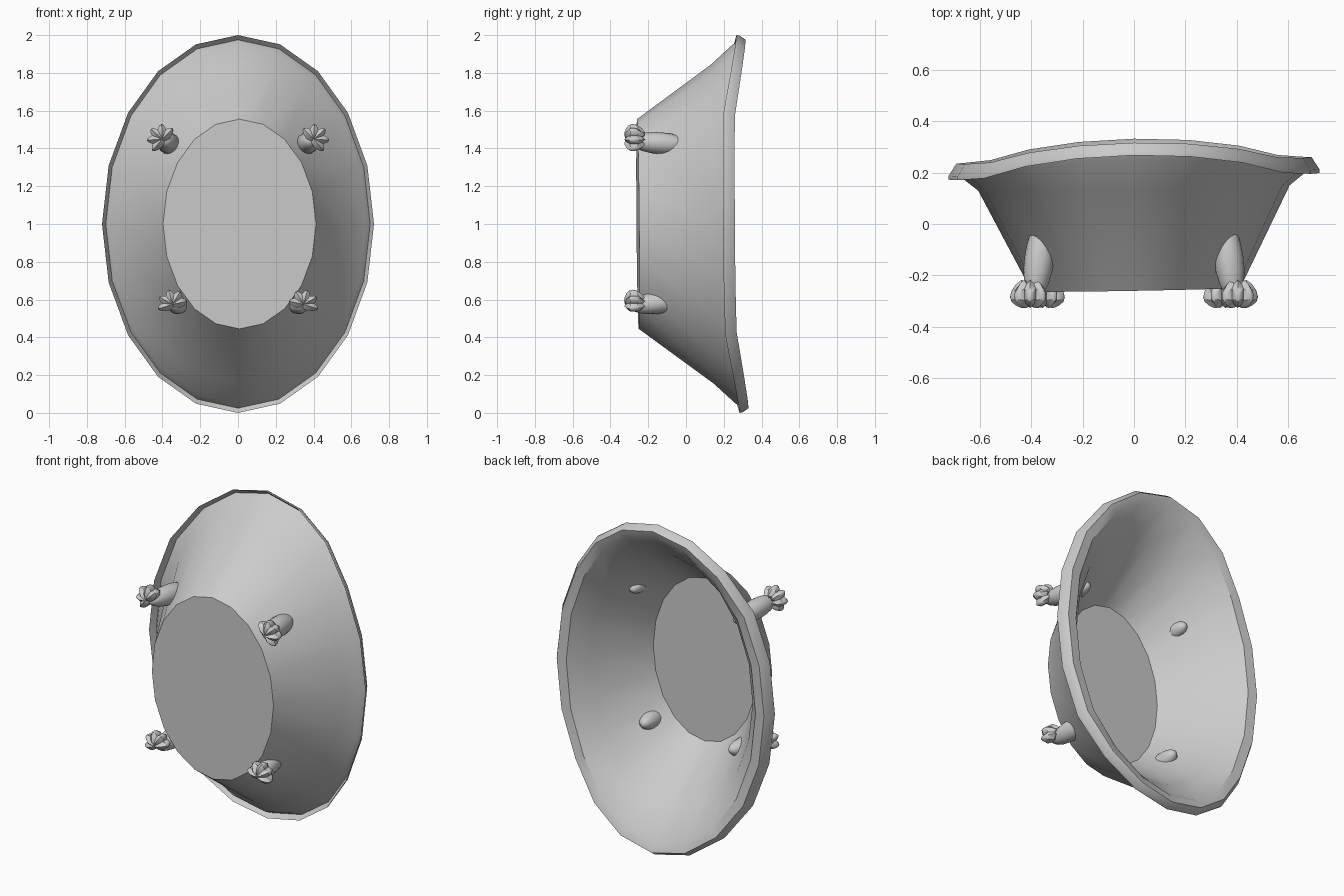
import bpy, bmesh
from math import sin, cos, pi, radians
from mathutils import Matrix, Vector

cube = bpy.data.objects.get("Cube")
if cube:
    bpy.data.objects.remove(cube, do_unlink=True)

enamel = bpy.data.materials.new("grey_enamel")
enamel.use_nodes = True
GREY = (0.6, 0.6, 0.6, 1)
enamel.diffuse_color = GREY
enamel.node_tree.nodes["Principled BSDF"].inputs["Base Color"].default_value = GREY


def finish(bm, name, angle):
    bmesh.ops.recalc_face_normals(bm, faces=bm.faces)
    mesh = bpy.data.meshes.new(name)
    bm.to_mesh(mesh)
    bm.free()
    mesh.materials.append(enamel)
    obj = bpy.data.objects.new(name, mesh)
    bpy.context.collection.objects.link(obj)
    bpy.ops.object.select_all(action="DESELECT")
    obj.select_set(True)
    bpy.context.view_layer.objects.active = obj
    bpy.ops.object.shade_smooth_by_angle(angle=radians(angle))


# Thick-walled tub: oval rings (half width, half length, depth, share of the end lift)
SIDES = 20
RINGS = [
    (.405, .555, -.255, 0),    # outer floor
    (.605, .845, .14, 0),      # outer wall
    (.68, .95, .2, .6),        # flare below the lip
    (.7, .975, .225, .85),     # hollow under the lip
    (.72, 1.0, .185, 1),       # lip edge
    (.72, .998, .2, 1),
    (.69, .975, .247, .85),    # lip top
    (.63, .925, .242, .7),
    (.54, .765, .14, 0),       # inner wall
    (.345, .495, -.195, 0),    # inner floor
]


def tub_point(rx, rz, y, lift, i):
    a = 2 * pi * i / SIDES
    x, d = sin(a) * rx, cos(a) * rz
    rise = max(0, abs(cos(a)) - .55) / .45 * .09 * lift
    shift = .008 if y < 0 else 0
    return (x + shift, y + rise + .018 * x - .008 * d, 1 + d)


bm = bmesh.new()
loops = [[bm.verts.new(tub_point(*ring, i)) for i in range(SIDES)] for ring in RINGS]
for low, high in zip(loops, loops[1:]):
    for i in range(SIDES):
        j = (i + 1) % SIDES
        bm.faces.new((low[i], low[j], high[j], high[i]))
bm.faces.new(loops[0])
bm.faces.new(loops[-1])
finish(bm, "tub", 35)


# Feet: an egg-shaped leg leaning through the wall and a fan of pointed toes
def add_foot(name, base, tip, fan):
    base, tip = Vector(base), Vector(tip)
    axis = tip - base
    side = 1 if base.x > 0 else -1
    bm = bmesh.new()
    place = (Matrix.Translation((base + tip) / 2)
             @ axis.to_track_quat("Z", "Y").to_matrix().to_4x4()
             @ Matrix.Diagonal((.058, .058, axis.length / 2, 1)))
    bmesh.ops.create_uvsphere(bm, u_segments=16, v_segments=10, radius=1, matrix=place)
    finish(bm, name + "_leg", 40)

    bm = bmesh.new()
    hub = base + Vector((side * .012, .028, .01))
    for step in (-1.5, -.75, 0, .75, 1.5):
        a = radians(fan + step * 62)
        out = Vector((side * cos(a), 0, sin(a)))
        across = Vector((-out.z, 0, out.x))
        toe = bmesh.ops.create_uvsphere(bm, u_segments=6, v_segments=6, radius=1)["verts"]
        for v in toe:
            u, w, r = v.co
            # toes narrow and curl towards the floor at their ends
            taper = 1 - .25 * max(r, 0)
            v.co = (hub + out * (.034 + .046 * r) + across * (.031 * u * taper)
                    + Vector((0, .055 * w * taper - .012 * r * r, 0)))
    finish(bm, name + "_toes", 30)


for side, label in ((1, "left"), (-1, "right")):
    add_foot("upper_" + label, (side * .39, -.3, 1.44), (side * .345, .03, 1.415), 42)
    add_foot("lower_" + label, (side * .335, -.3, .565), (side * .295, 0, .6), 75)
